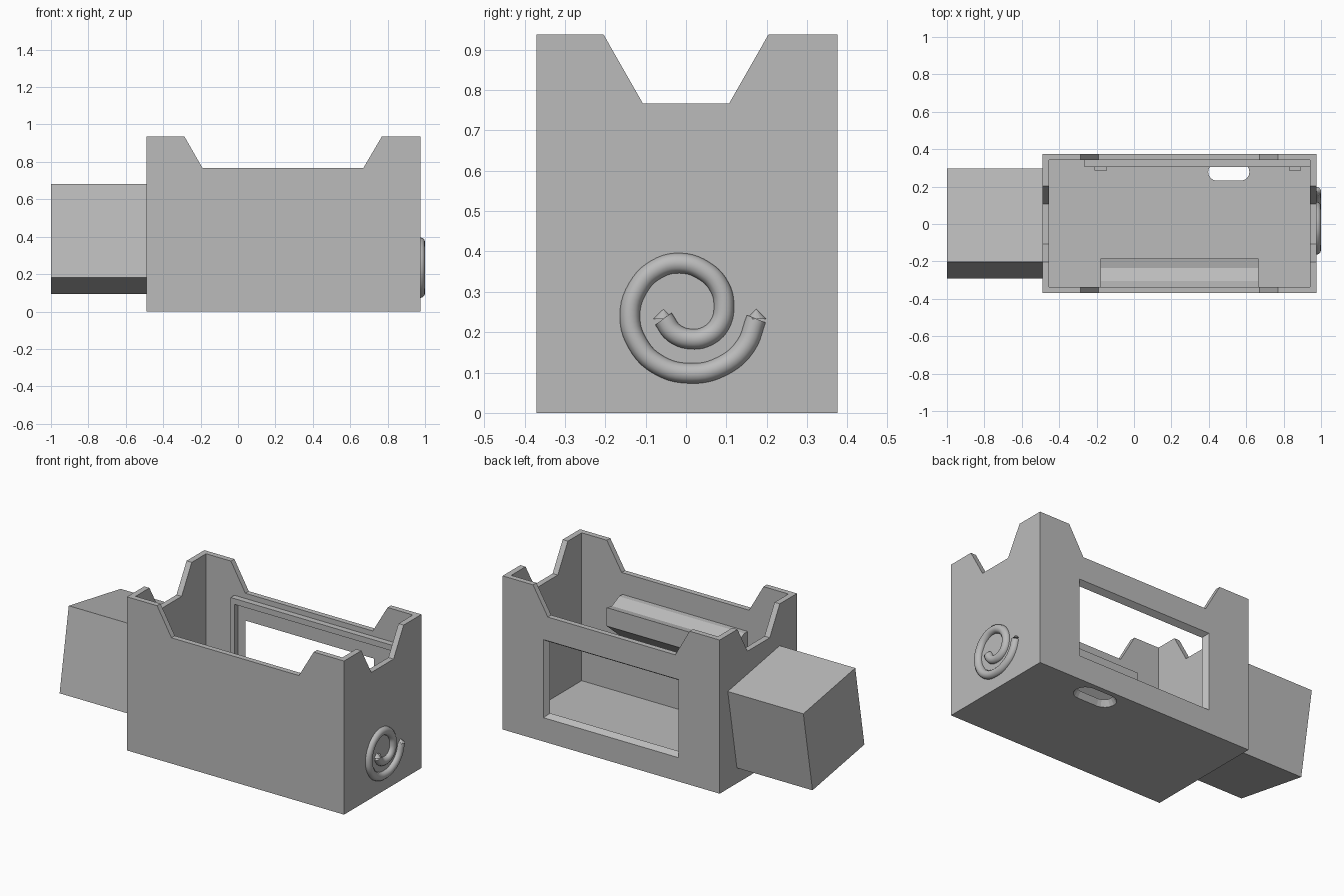
import bpy, bmesh, math
from mathutils import Vector

if "Cube" in bpy.data.objects:
    bpy.data.objects.remove(bpy.data.objects["Cube"])

grey = bpy.data.materials.new("light_grey")
grey.diffuse_color = (0.5, 0.5, 0.5, 1)
grey.use_nodes = True
grey.node_tree.nodes["Principled BSDF"].inputs["Base Color"].default_value = grey.diffuse_color


def loft(name, ring_a, ring_b):
    """Closed solid between two matching rings of 3D points."""
    bm = bmesh.new()
    a = [bm.verts.new(p) for p in ring_a]
    b = [bm.verts.new(p) for p in ring_b]
    n = len(a)
    bm.faces.new(a)
    bm.faces.new(b)
    for i in range(n):
        j = (i + 1) % n
        bm.faces.new((a[i], a[j], b[j], b[i]))
    bmesh.ops.recalc_face_normals(bm, faces=bm.faces)
    me = bpy.data.meshes.new(name)
    bm.to_mesh(me)
    bm.free()
    me.materials.append(grey)
    ob = bpy.data.objects.new(name, me)
    bpy.context.collection.objects.link(ob)
    return ob


def prism_x(name, pts, x0, x1):
    return loft(name, [(x0, y, z) for y, z in pts], [(x1, y, z) for y, z in pts])


def prism_y(name, pts, y0, y1):
    return loft(name, [(x, y0, z) for x, z in pts], [(x, y1, z) for x, z in pts])


def rect(a0, a1, b0, b1):
    return [(a0, b0), (a1, b0), (a1, b1), (a0, b1)]


def box(name, x0, x1, y0, y1, z0, z1):
    return prism_x(name, rect(y0, y1, z0, z1), x0, x1)


def cut(target, cutter):
    """Subtract the cutter, then remove it."""
    mod = target.modifiers.new("cut", 'BOOLEAN')
    mod.operation, mod.solver, mod.object = 'DIFFERENCE', 'EXACT', cutter
    bpy.context.view_layer.update()
    dg = bpy.context.evaluated_depsgraph_get()
    me = bpy.data.meshes.new_from_object(target.evaluated_get(dg))
    target.modifiers.clear()
    target.data = me
    bpy.data.objects.remove(cutter)


def slot_ring(half, r, z, cx=0.507, cy=0.278):
    """Rounded slot outline at height z."""
    pts = []
    for k in range(18):
        t = math.pi * (k % 9) / 8 + (math.pi / 2 if k > 8 else -math.pi / 2)
        side = -1 if k > 8 else 1
        pts.append((cx + side * half + r * math.cos(t), cy + r * math.sin(t), z))
    return pts


# Open tray with a hollow inside
tray = box("tray", -0.49, 0.975, -0.37, 0.375, 0, 0.937)
cut(tray, box("cavity", -0.455, 0.94, -0.337, 0.342, 0.035, 1.2))

# Sloped notches in the long and short walls
cut(tray, prism_y("long_notch", [(-0.19, 0.767), (0.67, 0.767), (0.77, 0.937),
                                 (0.77, 1.1), (-0.287, 1.1), (-0.287, 0.937)], -1, 1))
cut(tray, prism_x("end_notch", [(-0.107, 0.767), (0.107, 0.767), (0.204, 0.937),
                                (0.204, 1.1), (-0.204, 1.1), (-0.204, 0.937)], -1.2, 1.2))

# Back window, bevelled outwards
cut(tray, loft("window",
               [(x, 0.332, z) for x, z in rect(-0.184, 0.671, 0.173, 0.594)],
               [(x, 0.385, z) for x, z in rect(-0.218, 0.705, 0.139, 0.628)]))

# Rounded slot in the floor, bevelled downwards
cut(tray, loft("floor_slot", slot_ring(0.063, 0.041, 0.045), slot_ring(0.067, 0.072, -0.01)))

# Inner frame around the window
frame = box("window_frame", -0.264, 0.941, 0.306, 0.343, 0.034, 0.735)
cut(frame, box("frame_pocket", -0.238, 0.912, 0.2, 0.4, 0.0, 0.7))

# Small stops in front of the frame
for i, x in enumerate((-0.21, 0.828)):
    box("stop_%d" % (i + 1), x, x + 0.066, 0.285, 0.306, 0.034, 0.1)

# Grooved ledge on the inside of the front wall
prism_x("ledge", [(-0.34, 0.635), (-0.305, 0.635), (-0.235, 0.603), (-0.185, 0.612),
                  (-0.185, 0.5), (-0.34, 0.37)], -0.18, 0.665)

# Tilted cube at the left end
h, ang = 0.254, math.radians(-10)
corners = [(y * math.cos(ang) - z * math.sin(ang) + 0.003,
            y * math.sin(ang) + z * math.cos(ang) + 0.388)
           for y, z in rect(-h, h, -h, h)]
prism_x("tilted_cube", corners, -1.0, -0.489)

# Spiral tube on the right end
path = [(0.174, 0.233), (0.147, 0.165), (0.09, 0.116), (0.012, 0.098), (-0.07, 0.12),
        (-0.12, 0.172), (-0.139, 0.24), (-0.119, 0.31), (-0.073, 0.356), (-0.015, 0.371),
        (0.045, 0.352), (0.083, 0.312), (0.094, 0.265), (0.084, 0.22), (0.054, 0.191),
        (0.012, 0.183), (-0.03, 0.198), (-0.056, 0.233)]
cu = bpy.data.curves.new("spiral", 'CURVE')
cu.dimensions = '3D'
cu.bevel_depth, cu.bevel_resolution, cu.resolution_u = 0.025, 4, 5
cu.use_fill_caps = True
sp = cu.splines.new('BEZIER')
sp.bezier_points.add(len(path) - 1)
for p, (y, z) in zip(sp.bezier_points, path):
    p.co = (0.975, y, z)
    p.handle_left_type = p.handle_right_type = 'AUTO'
tmp = bpy.data.objects.new("spiral_path", cu)
bpy.context.collection.objects.link(tmp)
bpy.context.view_layer.update()
me = bpy.data.meshes.new_from_object(tmp.evaluated_get(bpy.context.evaluated_depsgraph_get()))
bpy.data.objects.remove(tmp)
me.materials.clear()
me.materials.append(grey)
spiral = bpy.data.objects.new("spiral", me)
bpy.context.collection.objects.link(spiral)
bpy.context.view_layer.objects.active = spiral
spiral.select_set(True)
bpy.ops.object.shade_smooth_by_angle(angle=math.radians(40))

# Pointed tips on both spiral ends
for i, (y, z) in enumerate((path[0], path[-1])):
    bpy.ops.mesh.primitive_cone_add(vertices=16, radius1=0.025, radius2=0, depth=0.024,
                                    location=(0.975, y, z + 0.012))
    tip = bpy.context.object
    tip.name = "spiral_tip_%d" % (i + 1)
    tip.data.materials.append(grey)
